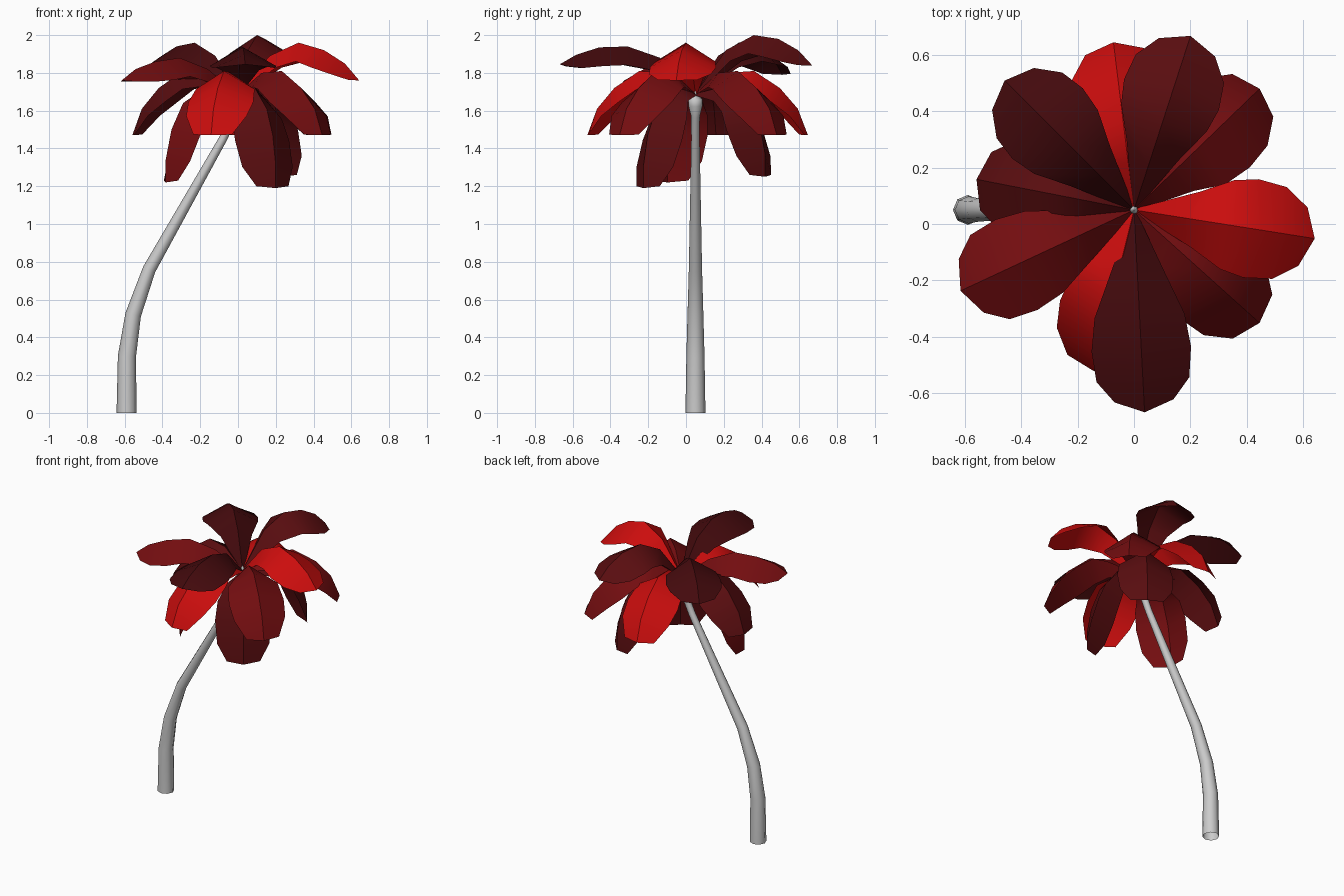
import bpy, bmesh
from math import cos, sin, pi, radians
from mathutils import Vector

if "Cube" in bpy.data.objects:
    bpy.data.objects.remove(bpy.data.objects["Cube"])

CY = 0.05          # trunk plane and crown centre in y
BASE_Z = 1.69      # height where all leaves meet


def material(name, rgb):
    m = bpy.data.materials.new(name)
    m.diffuse_color = (*rgb, 1)
    m.use_nodes = True
    m.node_tree.nodes["Principled BSDF"].inputs["Base Color"].default_value = m.diffuse_color
    return m


def finish(name, bm, mat=None):
    me = bpy.data.meshes.new(name)
    bm.to_mesh(me)
    bm.free()
    ob = bpy.data.objects.new(name, me)
    bpy.context.collection.objects.link(ob)
    if mat:
        me.materials.append(mat)
    bpy.ops.object.select_all(action='DESELECT')
    ob.select_set(True)
    bpy.context.view_layer.objects.active = ob
    bpy.ops.object.shade_smooth_by_angle(angle=radians(60), keep_sharp_edges=True)
    return ob


def tube(name, path, sides=8):
    """Open tube through (x, z, radius) stations in the plane y = CY."""
    bm = bmesh.new()
    rings = []
    for i, (x, z, r) in enumerate(path):
        a, b = path[max(i - 1, 0)], path[min(i + 1, len(path) - 1)]
        t = Vector((b[0] - a[0], 0, b[1] - a[1])).normalized()
        if i == 0:
            t = Vector((0, 0, 1))
        side = Vector((t.z, 0, -t.x))
        rings.append([bm.verts.new(Vector((x, CY, z)) + side * r * cos(k * 2 * pi / sides)
                                   + Vector((0, 1, 0)) * r * sin(k * 2 * pi / sides))
                      for k in range(sides)])
    for lo, hi in zip(rings, rings[1:]):
        for k in range(sides):
            j = (k + 1) % sides
            bm.faces.new((lo[k], lo[j], hi[j], hi[k]))
    bm.faces.new(rings[-1])
    return finish(name, bm)


# half width and fold depth of the leaf at each row
ROWS = [(0.008, 0.01), (0.10, 0.08), (0.16, 0.10), (0.177, 0.10), (0.165, 0.075), (0.105, 0.03)]


def leaf(name, heading, reach, fractions, heights, mat, setback):
    """Sheet folded along its midrib, arching out from the crown centre."""
    h = radians(heading)
    out = Vector((cos(h), sin(h), 0))
    across = Vector((-sin(h), cos(h), 0))
    mid = [Vector((0, CY, z)) + out * reach * f for f, z in zip(fractions, heights)]
    bm = bmesh.new()
    rows = []
    last = len(ROWS) - 1
    for i, (w, drop) in enumerate(ROWS):
        t = (mid[min(i + 1, last)] - mid[max(i - 1, 0)]).normalized()
        edge = mid[i] - t.cross(across) * drop
        if i == last:
            edge -= t * setback
        rows.append([bm.verts.new(p) for p in
                     (edge - across * w, mid[i], edge + across * w)])
    for a, b in zip(rows, rows[1:]):
        for k in (0, 1):
            bm.faces.new((a[k], b[k], b[k + 1], a[k + 1]))
        bm.edges.get((a[1], b[1])).smooth = False      # crease at the midrib
    return finish(name, bm, mat)


# trunk with a small bud at its top
tube("trunk", [(-0.59, 0, 0.053), (-0.588, 0.3, 0.048), (-0.555, 0.52, 0.042),
               (-0.47, 0.76, 0.035), (-0.08, 1.45, 0.022), (-0.025, 1.57, 0.023),
               (-0.008, 1.63, 0.038), (-0.004, 1.66, 0.038), (0, 1.685, 0.012),
               (0, 1.70, 0.014), (0, 1.72, 0.003)])

bright = material("bright_red", (0.60, 0.004, 0.004))
middle = material("mid_red", (0.17, 0.004, 0.005))
deep = material("deep_red", (0.10, 0.004, 0.005))
dark = material("dark_red", (0.058, 0.003, 0.004))

# upper layer: heading, reach, midrib heights, colour
UPPER = [(-9, 0.65, (1.89, 1.96, 1.92, 1.85, 1.76), bright),
         (72, 0.65, (1.92, 2.00, 1.98, 1.92, 1.84), deep),
         (135, 0.65, (1.89, 1.96, 1.94, 1.89, 1.79), dark),
         (205, 0.68, (1.82, 1.88, 1.86, 1.82, 1.76), middle),
         (273, 0.72, (1.88, 1.94, 1.935, 1.895, 1.845), dark)]
for i, (a, r, z, m) in enumerate(UPPER):
    leaf(f"upper_leaf_{i + 1}", a, r, (0, 0.26, 0.50, 0.71, 0.88, 1), (BASE_Z, *z), m, 0.03)

# middle layer: arching down
for i, (a, r, m) in enumerate([(44, 0.62, middle), (97, 0.60, bright), (169, 0.57, deep),
                               (256, 0.59, bright), (-42, 0.60, middle)]):
    leaf(f"middle_leaf_{i + 1}", a, r, (0, 0.28, 0.52, 0.75, 0.91, 1),
         (BASE_Z, 1.80, 1.81, 1.72, 1.61, 1.47), m, 0.015)

# lower layer: three hanging leaves
for i, (a, r, tip, m) in enumerate([(57, 0.44, 1.25, deep), (201, 0.41, 1.22, middle),
                                    (-54, 0.34, 1.19, deep)]):
    leaf(f"lower_leaf_{i + 1}", a, r, (0, 0.42, 0.76, 0.92, 1, 1),
         (BASE_Z, 1.73, tip + 0.42, tip + 0.28, tip + 0.12, tip), m, 0.01)
